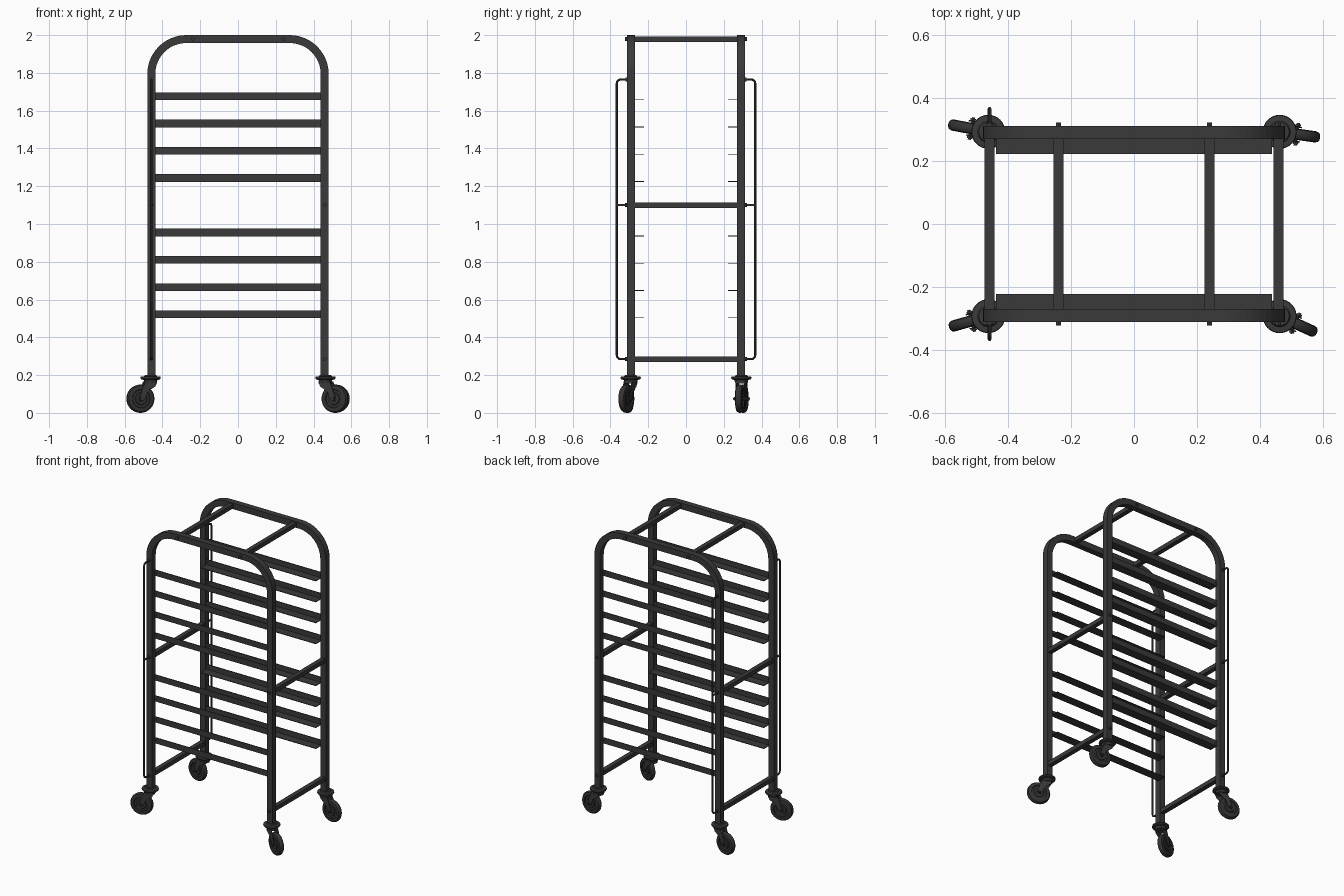
import bpy, bmesh
from math import pi, sin, cos, atan2
from mathutils import Vector, Matrix

cube = bpy.data.objects.get("Cube")
if cube:
    bpy.data.objects.remove(cube, do_unlink=True)


def material(name, value):
    m = bpy.data.materials.new(name)
    m.use_nodes = True
    col = (value, value, value, 1)
    m.diffuse_color = col
    m.node_tree.nodes["Principled BSDF"].inputs["Base Color"].default_value = col
    return m


STEEL = material("dark grey steel", 0.042)
RUBBER = material("charcoal rubber", 0.033)


def finish(name, bm, mat=STEEL, smooth=False, matrix=None):
    bmesh.ops.recalc_face_normals(bm, faces=bm.faces)
    me = bpy.data.meshes.new(name)
    bm.to_mesh(me)
    bm.free()
    me.materials.append(mat)
    ob = bpy.data.objects.new(name, me)
    bpy.context.collection.objects.link(ob)
    if matrix:
        ob.matrix_world = matrix
    if smooth:
        bpy.ops.object.select_all(action='DESELECT')
        ob.select_set(True)
        bpy.context.view_layer.objects.active = ob
        bpy.ops.object.shade_smooth_by_angle(angle=0.6)
    return ob


def box(name, centre, size, mat=STEEL, matrix=None):
    bm = bmesh.new()
    bmesh.ops.create_cube(bm, size=1, matrix=Matrix.Translation(centre) @ Matrix.Diagonal((*size, 1)))
    return finish(name, bm, mat, matrix=matrix)


def rod(name, a, b, radius, mat=STEEL, matrix=None, sides=12):
    a, b = Vector(a), Vector(b)
    turn = (b - a).to_track_quat('Z', 'Y').to_matrix().to_4x4()
    bm = bmesh.new()
    bmesh.ops.create_cone(bm, cap_ends=True, segments=sides, radius1=radius, radius2=radius,
                          depth=(b - a).length, matrix=Matrix.Translation((a + b) / 2) @ turn)
    return finish(name, bm, mat, True, matrix)


def sweep(name, path, normal, section, smooth=False):
    """Carry a closed section along a path lying in the plane of the normal."""
    bm = bmesh.new()
    normal = Vector(normal)
    rings = []
    for i, p in enumerate(path):
        before, after = path[max(i - 1, 0)], path[min(i + 1, len(path) - 1)]
        side = (after - before).normalized().cross(normal)
        rings.append([bm.verts.new(p + normal * a + side * b) for a, b in section])
    n = len(section)
    for r, s in zip(rings, rings[1:]):
        for k in range(n):
            bm.faces.new((r[k], r[(k + 1) % n], s[(k + 1) % n], s[k]))
    bm.faces.new(rings[0])
    bm.faces.new(rings[-1])
    return finish(name, bm, STEEL, smooth)


def lathe(name, profile, matrix, mat, axis='Z', steps=32):
    """Spin (radius, height) points around the Z or Y axis."""
    bm = bmesh.new()
    vs = [bm.verts.new((r, 0, h) if axis == 'Z' else (r, h, 0)) for r, h in profile]
    es = [bm.edges.new(pair) for pair in zip(vs, vs[1:])]
    bmesh.ops.spin(bm, geom=vs + es, cent=(0, 0, 0), axis=(0, 0, 1) if axis == 'Z' else (0, 1, 0),
                   angle=2 * pi, steps=steps, use_merge=True)
    bmesh.ops.remove_doubles(bm, verts=bm.verts, dist=0.0002)
    return finish(name, bm, mat, True, matrix)


def arc(u, v, r, start, end, steps):
    return [(u + r * cos(start + (end - start) * i / steps),
             v + r * sin(start + (end - start) * i / steps)) for i in range(steps + 1)]


POST_X, POST_Y, TUBE = 0.459, 0.291, 0.021

# Bent square-tube hoops, front and back
square = [(-TUBE, -TUBE), (TUBE, -TUBE), (TUBE, TUBE), (-TUBE, TUBE)]
bend = 0.185
top = 2.0 - TUBE
outline = ([(-POST_X, 0.185)] + arc(bend - POST_X, top - bend, bend, pi, pi / 2, 12)
           + arc(POST_X - bend, top - bend, bend, pi / 2, 0, 12) + [(POST_X, 0.185)])
for label, sy in (("front", -1), ("back", 1)):
    y = sy * POST_Y
    sweep(label + "_hoop", [Vector((x, y, z)) for x, z in outline], (0, 1, 0), square)

    # Angle-section tray rails with end screws
    for i in range(9):
        if i == 4:
            continue
        z = 0.502 + i * 0.1443
        box(label + "_rail_web", (0, sy * 0.282, z + 0.02), (0.876, 0.005, 0.04))
        box(label + "_rail_shelf", (0, sy * 0.253, z + 0.002), (0.876, 0.062, 0.004))
        for sx in (-1, 1):
            rod("rail_screw", (sx * 0.428, sy * 0.278, z + 0.02),
                (sx * 0.428, sy * 0.288, z + 0.02), 0.006)

    # Thin side guard rod, bent into the post at both ends
    out, inn, low, high, r = 0.366, 0.305, 0.285, 1.765, 0.02
    loop = ([(inn, low)] + arc(out - r, low + r, r, -pi / 2, 0, 5)
            + arc(out - r, high - r, r, 0, pi / 2, 5) + [(inn, high)])
    sweep(label + "_guard_rod", [Vector((-POST_X, sy * a, z)) for a, z in loop],
          (1, 0, 0), arc(0, 0, 0.006, 0, 2 * pi * 7 / 8, 7), True)
    rod(label + "_guard_stay", (-POST_X, sy * inn, 1.1), (-POST_X, sy * out, 1.1), 0.006)
    for z in (low, 1.1, high):
        rod("guard_collar", (-POST_X, sy * 0.31, z), (-POST_X, sy * 0.319, z), 0.01)

# Cross bars joining the hoops, with bolt heads outside
for sx in (-1, 1):
    for label, x, z in (("top", 0.24, top), ("middle", POST_X, 1.1), ("lower", POST_X, 0.285)):
        length = 2 * (POST_Y - TUBE) + 0.01
        box(label + "_cross_bar", (sx * x, 0, z), (0.031, length, 0.029))
        for sy in (-1, 1):
            rod("cross_bar_bolt", (sx * x, sy * 0.305, z), (sx * x, sy * 0.323, z), 0.01, sides=6)

# Swivel casters, each trailing in its own direction
flange = [(0, 0.2), (0.03, 0.2), (0.034, 0.194), (0.052, 0.192), (0.054, 0.184),
          (0.05, 0.178), (0.036, 0.174), (0.034, 0.16), (0, 0.16)]
half = [(0, 0.011), (0.014, 0.011), (0.016, 0.014), (0.03, 0.014), (0.033, 0.01), (0.046, 0.01),
        (0.049, 0.017), (0.06, 0.018), (0.069, 0.015), (0.074, 0.008), (0.075, 0)]
wheel = half + [(r, -h) for r, h in reversed(half[:-1])]
fork = [(-0.03, 0.166), (0.034, 0.166), (0.05, 0.13), (0.068, 0.078),
        (0.06, 0.063), (0.046, 0.063), (0.036, 0.078), (0.02, 0.115), (-0.02, 0.14)]
for name, sx, sy, dx, dy in (("front_right", -1, -1, -0.125, -0.035), ("front_left", 1, -1, 0.11, -0.05),
                             ("back_right", -1, 1, -0.125, 0.024), ("back_left", 1, 1, 0.127, -0.018)):
    place = Matrix.Translation((sx * 0.463, sy * 0.293, 0)) @ Matrix.Rotation(atan2(dy, dx), 4, 'Z')
    lathe(name + "_swivel", flange, place, STEEL)
    lathe(name + "_wheel", wheel, place @ Matrix.Translation((0.055, 0, 0.075)), RUBBER, 'Y')
    box(name + "_fork_crown", (0.002, 0, 0.161), (0.06, 0.052, 0.01), STEEL, place)
    for side in (-1, 1):
        bm = bmesh.new()
        face = bm.faces.new([bm.verts.new((x, side * 0.021, z)) for x, z in fork])
        ext = bmesh.ops.extrude_face_region(bm, geom=[face])
        bmesh.ops.translate(bm, vec=(0, side * 0.004, 0),
                            verts=[g for g in ext["geom"] if isinstance(g, bmesh.types.BMVert)])
        finish(name + "_fork_side", bm, STEEL, matrix=place)
        rod(name + "_axle_nut", (0.055, side * 0.024, 0.075), (0.055, side * 0.032, 0.075),
            0.01, STEEL, place, 6)
    rod(name + "_axle", (0.055, -0.036, 0.075), (0.055, 0.036, 0.075), 0.005, STEEL, place)
